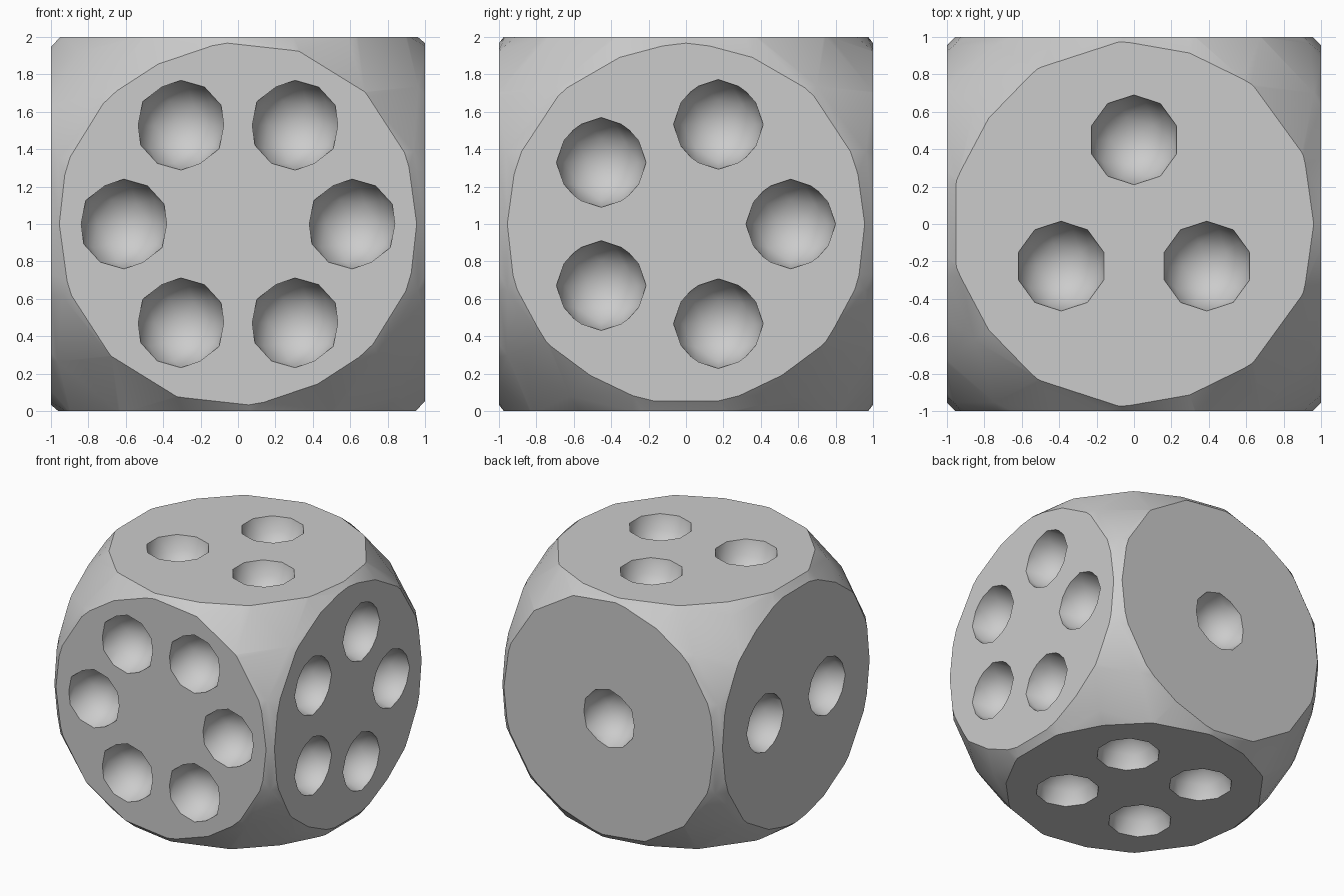
import bpy, bmesh
from math import sin, cos, radians
from mathutils import Matrix, Vector

default = bpy.data.objects.get("Cube")
if default:
    bpy.data.objects.remove(default)

grey = bpy.data.materials.new("light_grey")
grey.use_nodes = True
GREY = (0.6, 0.6, 0.6, 1)
grey.diffuse_color = GREY
grey.node_tree.nodes["Principled BSDF"].inputs["Base Color"].default_value = GREY

CENTRE = Vector((0, 0, 1))
PIP_RADIUS = 0.24


def add_object(name, bm, cutter=False):
    mesh = bpy.data.meshes.new(name)
    bm.to_mesh(mesh)
    bm.free()
    mesh.materials.append(grey)
    obj = bpy.data.objects.new(name, mesh)
    bpy.context.collection.objects.link(obj)
    obj.hide_render = cutter
    return obj


# Cube body
bm = bmesh.new()
bmesh.ops.create_cube(bm, size=2, matrix=Matrix.Translation(CENTRE))
die = add_object("die_body", bm)

# Sphere that rounds off the corners
bm = bmesh.new()
bmesh.ops.create_icosphere(bm, subdivisions=3, radius=1.4,
                           matrix=Matrix.Translation(CENTRE))
rounding = add_object("rounding_sphere", bm, True)

# Pips: face normal, first and second face axis, count, ring radius, start angle
X, Y, Z = Vector((1, 0, 0)), Vector((0, 1, 0)), Vector((0, 0, 1))
faces = [
    (Y, X, Z, 1, 0, 0),
    (-X, Y, Z, 2, 0.40, 0),
    (Z, X, Y, 3, 0.45, 90),
    (-Z, X, Y, 4, 0.50, 45),
    (X, Y, Z, 5, 0.56, 0),
    (-Y, X, Z, 6, 0.61, 0),
]
bm = bmesh.new()
for normal, u, v, count, ring, start in faces:
    for i in range(count):
        a = radians(start + 360 * i / count)
        spot = CENTRE + normal + ring * (u * cos(a) + v * sin(a))
        bmesh.ops.create_icosphere(bm, subdivisions=2, radius=PIP_RADIUS,
                                   matrix=Matrix.Translation(spot))
pips = add_object("pip_cutters", bm, True)

# Round the cube, then hollow out the pips
for cutter, operation in ((rounding, 'INTERSECT'), (pips, 'DIFFERENCE')):
    mod = die.modifiers.new(cutter.name, 'BOOLEAN')
    mod.object = cutter
    mod.operation = operation
    mod.solver = 'EXACT'
    bpy.ops.object.select_all(action='DESELECT')
    die.select_set(True)
    bpy.context.view_layer.objects.active = die
    bpy.ops.object.modifier_apply(modifier=mod.name)
for cutter in (rounding, pips):
    bpy.data.objects.remove(cutter)

# Flat sides stay crisp, rounded corners and pips are smooth
bpy.ops.object.shade_smooth_by_angle(angle=radians(30))
